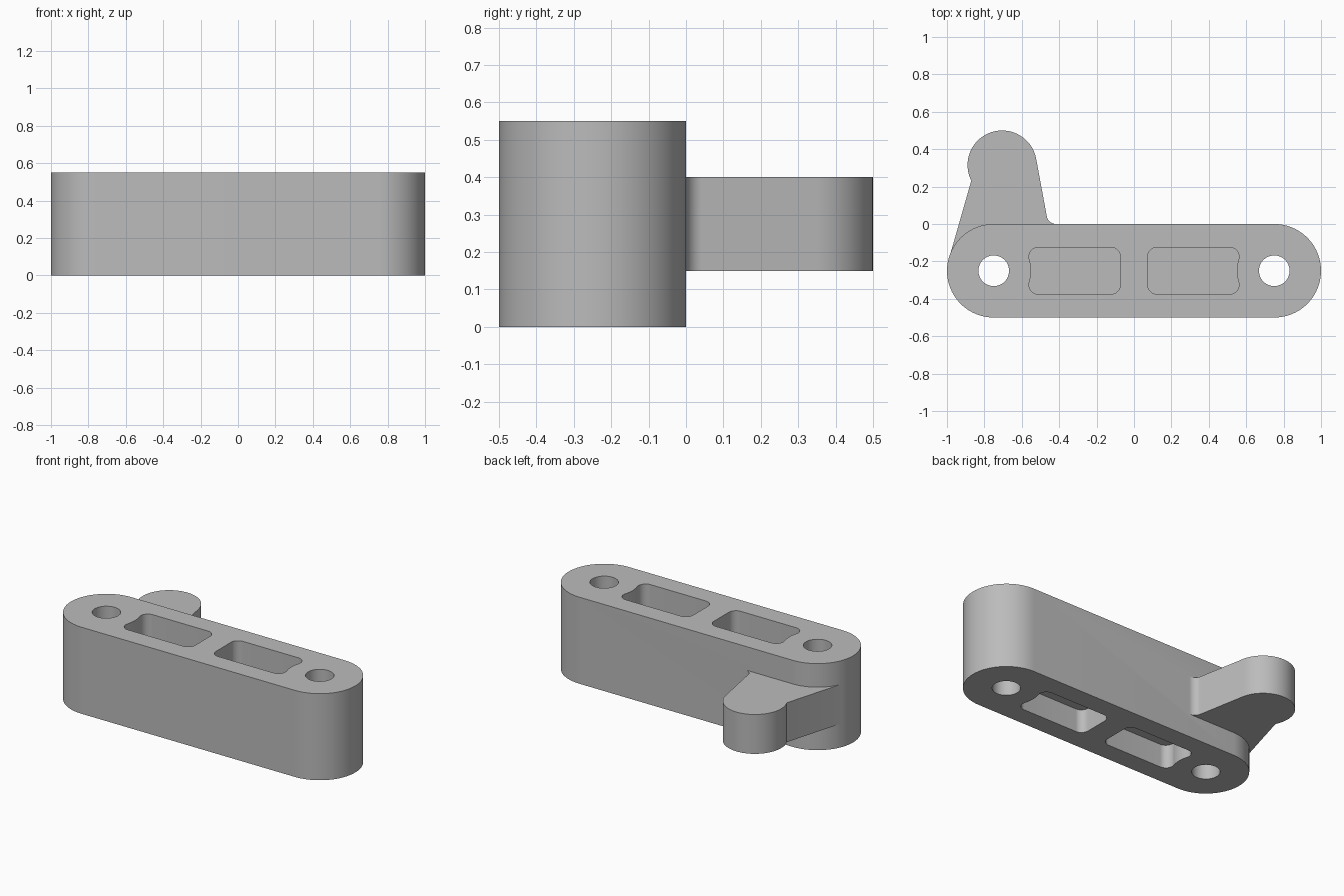
import bpy
import bmesh
from math import cos, sin, sqrt, atan2, radians, degrees, pi

cube = bpy.data.objects.get("Cube")
if cube:
    bpy.data.objects.remove(cube, do_unlink=True)

HEIGHT = 0.55
MID_Y = -0.25
HOLE_X = 0.75

grey = bpy.data.materials.new("plain grey")
grey.use_nodes = True
grey.diffuse_color = (0.5, 0.5, 0.5, 1)
grey.node_tree.nodes["Principled BSDF"].inputs["Base Color"].default_value = (0.5, 0.5, 0.5, 1)


def arc(cx, cy, r, start, end, steps=12):
    """Points on an arc, angles in degrees."""
    angles = [radians(start + (end - start) * i / steps) for i in range(steps + 1)]
    return [(cx + r * cos(a), cy + r * sin(a)) for a in angles]


def extrude(name, outline, z0, z1):
    """Solid prism from an outline."""
    bm = bmesh.new()
    face = bm.faces.new([bm.verts.new((x, y, z0)) for x, y in outline])
    new = bmesh.ops.extrude_face_region(bm, geom=[face])["geom"]
    top = [v for v in new if isinstance(v, bmesh.types.BMVert)]
    bmesh.ops.translate(bm, verts=top, vec=(0, 0, z1 - z0))
    bmesh.ops.recalc_face_normals(bm, faces=bm.faces)
    mesh = bpy.data.meshes.new(name)
    bm.to_mesh(mesh)
    bm.free()
    mesh.materials.append(grey)
    obj = bpy.data.objects.new(name, mesh)
    bpy.context.collection.objects.link(obj)
    return obj


def combine(target, tool, operation):
    """Apply a boolean and discard the tool."""
    tool.hide_render = True
    mod = target.modifiers.new(operation, "BOOLEAN")
    mod.operation = operation
    mod.solver = "EXACT"
    mod.object = tool
    bpy.context.view_layer.objects.active = target
    bpy.ops.object.modifier_apply(modifier=mod.name)
    bpy.data.objects.remove(tool, do_unlink=True)


def pocket_outline(side):
    """Rounded pocket whose outer wall wraps the boss around the hole."""
    boss, fillet, half, inner = 0.2, 0.05, 0.125, -0.073
    cy = half - fillet
    cx = sqrt((boss + fillet) ** 2 - cy ** 2)
    touch = degrees(atan2(cy, cx))
    pts = arc(0, 0, boss, -touch, touch, 10)
    pts += arc(cx, cy, fillet, 180 + touch, 90)[1:]
    pts = [(x - HOLE_X, y + MID_Y) for x, y in pts]
    ix = inner - fillet
    pts += arc(ix, MID_Y + cy, fillet, 90, 0)
    pts += arc(ix, MID_Y - cy, fillet, 0, -90)
    lower = arc(cx, -cy, fillet, 270, 180 - touch)[:-1]
    pts += [(x - HOLE_X, y + MID_Y) for x, y in lower]
    return [(-side * x, y) for x, y in pts]


# Main bar with round ends
bar = extrude("link_body",
              arc(HOLE_X, MID_Y, 0.25, -90, 90, 40) + arc(-HOLE_X, MID_Y, 0.25, 90, 270, 40),
              0, HEIGHT)

# Side arm with round tip, tangent flank and small root fillet
tip_x, tip_y, tip_r = -0.705, 0.315, 0.185
arm = extrude("side_arm",
              [(-0.988, -0.181), (-0.9, -0.1), (-0.417, -0.05)]
              + arc(-0.417, 0.05, 0.05, 270, 190)
              + arc(tip_x, tip_y, tip_r, 10, 207, 44),
              0.15, 0.40)
combine(bar, arm, "UNION")

# Through holes, and pockets on both faces separated by a web
for side in (-1, 1):
    hole = extrude("hole_cutter", arc(side * HOLE_X, MID_Y, 0.082, 0, 352.5, 47), -0.1, HEIGHT + 0.1)
    combine(bar, hole, "DIFFERENCE")
    for z0, z1 in ((-0.1, 0.15), (0.30, HEIGHT + 0.1)):
        combine(bar, extrude("pocket_cutter", pocket_outline(side), z0, z1), "DIFFERENCE")

# Smooth curved walls, keep edges crisp
bpy.ops.object.select_all(action="DESELECT")
bar.select_set(True)
bpy.context.view_layer.objects.active = bar
bpy.ops.object.shade_smooth_by_angle(angle=radians(25))
